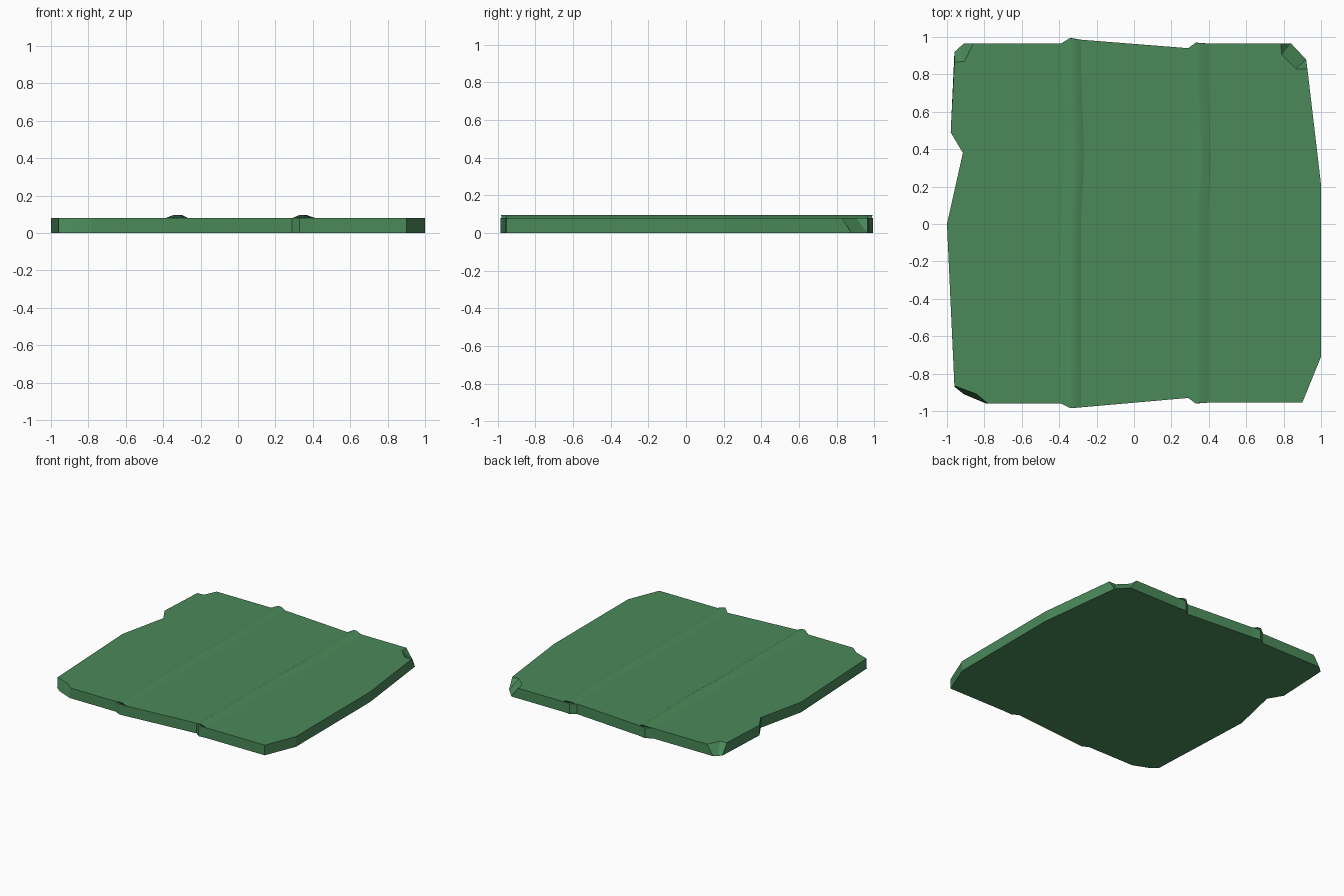
import bpy, bmesh

if "Cube" in bpy.data.objects:
    bpy.data.objects.remove(bpy.data.objects["Cube"])

T = 0.08  # slab thickness

green = bpy.data.materials.new("moss green")
green.diffuse_color = (0.069, 0.254, 0.102, 1)
green.use_nodes = True
green.node_tree.nodes["Principled BSDF"].inputs["Base Color"].default_value = green.diffuse_color


def make(name, bm):
    bmesh.ops.remove_doubles(bm, verts=bm.verts[:], dist=1e-4)
    bmesh.ops.recalc_face_normals(bm, faces=bm.faces[:])
    me = bpy.data.meshes.new(name)
    bm.to_mesh(me)
    bm.free()
    me.materials.append(green)
    ob = bpy.data.objects.new(name, me)
    bpy.context.collection.objects.link(ob)
    return ob


# Slab outline, counter-clockwise; chipped corners have differing (top, bottom) points
def same(*pts):
    return [(p, p) for p in pts]


outline = (
    [((-.96, -.865), (-.96, -.87)), ((-.84, -.91), (-.91, -.91)), ((-.78, -.96), (-.79, -.96))]
    + same((-.39, -.96), (-.34, -.985), (-.28, -.98), (.29, -.93), (.33, -.96), (.40, -.955),
           (.90, -.955), (1, -.71), (1, .21))
    + [((.92 + .007, .83), (.92, .88)), ((.865, .83), (.92, .88)),
       ((.79, .905), (.84, .965)), ((.785, .965), (.84, .965))]
    + same((.40, .965), (.33, .97), (.29, .94), (-.28, .985), (-.34, .995), (-.39, .965))
    + [((-.86, .965), (-.91, .965)), ((-.905, .87), (-.935, .9425)), ((-.96, .865), (-.96, .92))]
    + same((-.98, .49), (-.915, .38), (-1, 0))
)
bm = bmesh.new()
top = [bm.verts.new((*t, T)) for t, b in outline]
bot = [bm.verts.new((*b, 0)) for t, b in outline]
n = len(outline)
for i in range(n):
    j = (i + 1) % n
    bm.faces.new((bot[i], bot[j], top[j], top[i]))
bm.faces.new(top)
bm.faces.new(bot[::-1])
make("slab", bm)


# Low ridges lofted front to back with a slight bend
def ridge(name, section):
    """section: (x, z, front y, back y) across the ridge"""
    rows = [(0, 0), (.52, 0), (.61, .009), (.68, .015), (.78, .009), (.9, 0), (1, 0)]
    bm = bmesh.new()
    grid = [[bm.verts.new((x + dx, y0 + (y1 - y0) * t, z)) for x, z, y0, y1 in section]
            for t, dx in rows]
    for a, b in zip(grid, grid[1:]):
        for k in range(len(section) - 1):
            f = bm.faces.new((a[k], a[k + 1], b[k + 1], b[k]))
            f.smooth = True
    bm.faces.new(grid[0])
    bm.faces.new(grid[-1][::-1])
    make(name, bm)


ridge("left_ridge", [(-.39, T - .001, -.96, .965), (-.345, .096, -.983, .993),
                     (-.315, .096, -.983, .99), (-.28, T - .001, -.98, .985)])
ridge("right_ridge", [(.29, T - .001, -.93, .94), (.33, .097, -.96, .97),
                      (.355, .095, -.957, .967), (.40, T - .001, -.955, .965)])
